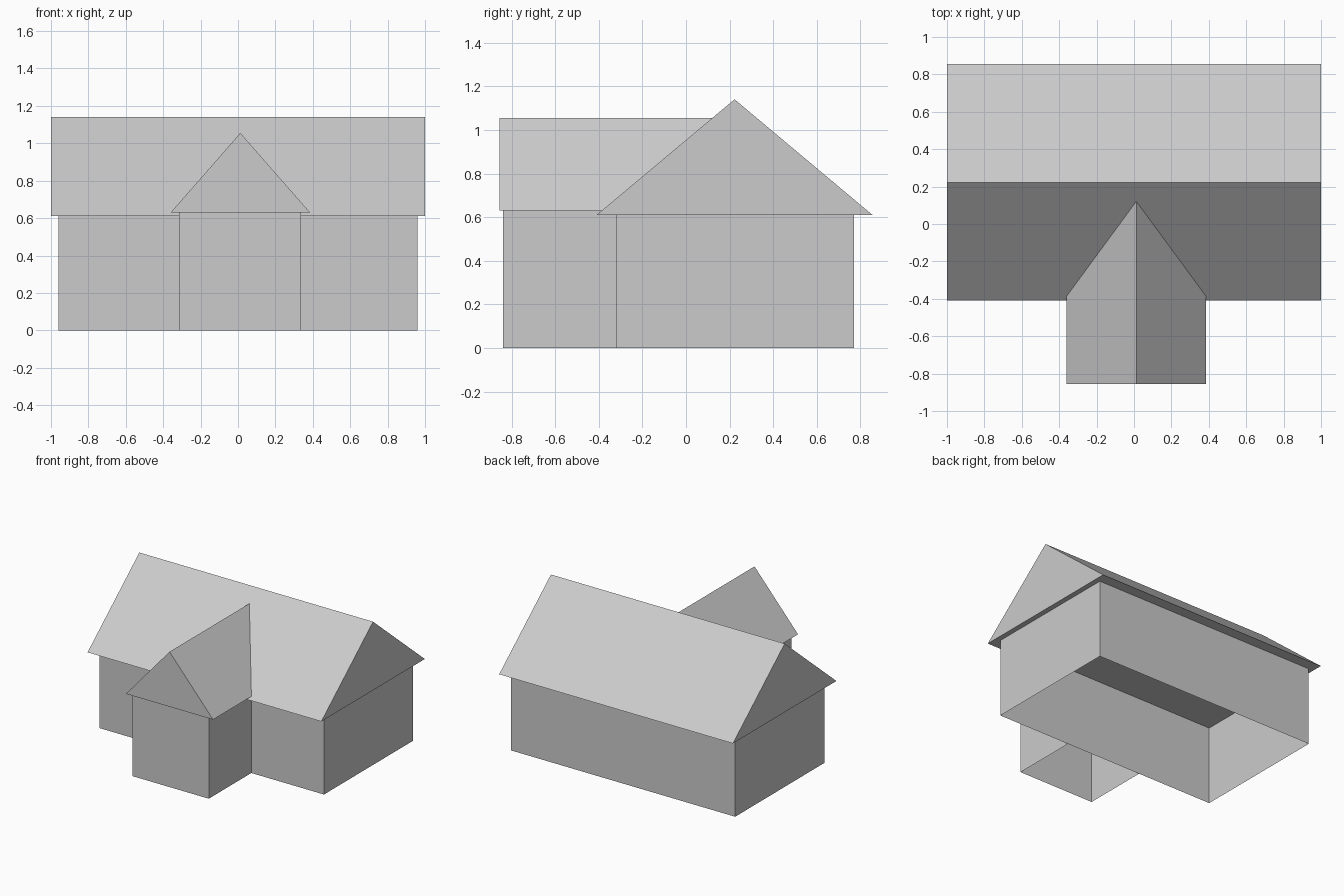
import bpy

cube = bpy.data.objects.get("Cube")
if cube:
    bpy.data.objects.remove(cube, do_unlink=True)

grey = bpy.data.materials.new("light_grey")
grey.use_nodes = True
colour = (0.6, 0.6, 0.6, 1)
grey.diffuse_color = colour
grey.node_tree.nodes["Principled BSDF"].inputs["Base Color"].default_value = colour


def build(name, verts, faces):
    mesh = bpy.data.meshes.new(name)
    mesh.from_pydata(verts, [], faces)
    mesh.materials.append(grey)
    obj = bpy.data.objects.new(name, mesh)
    bpy.context.collection.objects.link(obj)
    return obj


def walls(name, x0, x1, y0, y1, height, back=True):
    """Single-skin walls, open underneath; the roof closes the top."""
    ring = [(x0, y1), (x0, y0), (x1, y0), (x1, y1)]
    verts = [(x, y, z) for z in (0, height) for x, y in ring]
    sides = 4 if back else 3
    faces = [(i, (i + 1) % 4, (i + 1) % 4 + 4, i + 4) for i in range(sides)]
    return build(name, verts, faces)


def gable_roof(name, side0, side1, end0, end1, eave, ridge, along_x):
    """Closed triangular prism with its ridge along x or y."""
    profile = [(side0, eave), (side1, eave), ((side0 + side1) / 2, ridge)]
    if along_x:
        verts = [(e, s, z) for e in (end0, end1) for s, z in profile]
    else:
        verts = [(s, e, z) for e in (end0, end1) for s, z in profile]
    faces = [(0, 1, 2), (5, 4, 3), (0, 3, 4, 1), (1, 4, 5, 2), (2, 5, 3, 0)]
    if along_x:
        faces = [f[::-1] for f in faces]
    return build(name, verts, faces)


# Main house
walls("main_walls", -0.96, 0.96, -0.32, 0.77, 0.61)
gable_roof("main_roof", -0.41, 0.855, -1, 1, 0.61, 1.14, True)

# Front wing, its roof running into the main slope
walls("wing_walls", -0.315, 0.338, -0.84, -0.32, 0.63, back=False)
gable_roof("wing_roof", -0.36, 0.385, -0.855, 0.2, 0.63, 1.055, False)
